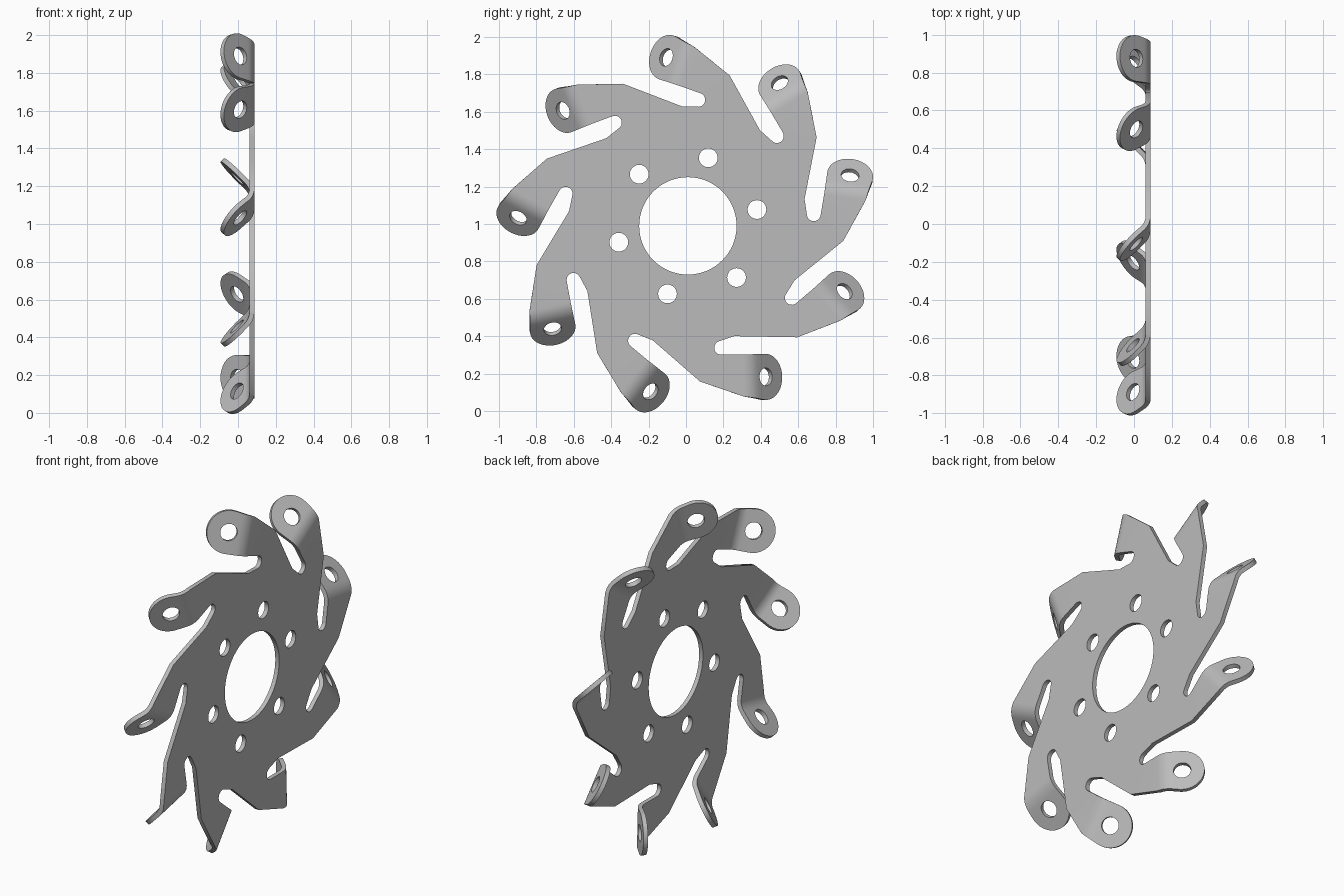
import bpy
import bmesh
from math import sin, cos, pi, radians
from mathutils import Vector, Matrix

cube = bpy.data.objects.get("Cube")
if cube:
    bpy.data.objects.remove(cube, do_unlink=True)

ARMS = 9
THICK = 0.026
PLATE_X = 0.074
CENTRE = Vector((0, 0.01, 0.99))
BEND_R, BEND = 0.1, radians(45)
LUG_R, LUG_V, LUG_S = 0.123, 0.82, 0.137   # lug radius, centre across, centre past fold
FOLD_U = 0.267                             # where the fold begins along the arm
TILT = Matrix.Rotation(radians(-8), 2)


def arc(cx, cy, r, a, b, n):
    return [Vector((cx + r * cos(radians(a + (b - a) * i / n)),
                    cy + r * sin(radians(a + (b - a) * i / n)))) for i in range(n + 1)]


def circle(cx, cy, r, n):
    return arc(cx, cy, r, 0, 360, n)[:-1]


def fill(loops):
    """Triangulated flat sheet from an outline and its holes."""
    bm = bmesh.new()
    for pts in loops:
        vs = [bm.verts.new((p.x, p.y, 0)) for p in pts]
        for i, v in enumerate(vs):
            bm.edges.new((v, vs[(i + 1) % len(vs)]))
    bmesh.ops.triangle_fill(bm, use_beauty=True, use_dissolve=False, edges=bm.edges[:],
                            normal=(0, 0, 1))
    return bm


def fold(s):
    """Distance along the arm -> (reach, drop) after bending."""
    if s <= 0:
        return s, 0
    a = min(s / BEND_R, BEND)
    rest = max(s - BEND_R * BEND, 0)
    return (BEND_R * sin(a) + rest * cos(a), BEND_R * (1 - cos(a)) + rest * sin(a))


fold_right, fold_left = Vector((0.921, 0)), Vector((LUG_V - LUG_R, 0))

# Flat disc: one arm and one slot, repeated around the centre
up = Vector((0, FOLD_U))
sector = [Vector((0.83, -0.08)), TILT @ (fold_right + up), TILT @ (fold_left + up)]
sector += arc(0.672, 0.062, 0.037, -8, -180, 10)
sector.append(Vector((0.623, 0.143)))
outline = []
for k in range(ARMS):
    turn = Matrix.Rotation(2 * pi * k / ARMS, 2)
    outline += [turn @ p for p in sector]
loops = [outline, circle(0, 0, 0.26, 64)]
for k in range(6):
    a = radians(13.3 + 60 * k)
    loops.append(circle(0.379 * cos(a), 0.379 * sin(a), 0.05, 28))
bm = fill(loops)
for v in bm.verts:
    v.co = Vector((PLATE_X, v.co.x, v.co.y))

# Rounded lug with hole, cut across the fold so that it can bend
lug_loop = [fold_left, fold_right] + arc(LUG_V, LUG_S, LUG_R, -10, 180, 28)
lug = fill([lug_loop, circle(LUG_V, LUG_S, 0.048, 28)])
STEPS = 6
for i in range(1, STEPS + 1):
    s = BEND_R * BEND * i / STEPS
    bmesh.ops.bisect_plane(lug, geom=lug.verts[:] + lug.edges[:] + lug.faces[:],
                           plane_co=(0, s, 0), plane_no=(0, 1, 0))
for v in lug.verts:
    reach, drop = fold(v.co.y)
    p = TILT @ Vector((v.co.x, FOLD_U + reach))
    v.co = Vector((PLATE_X - drop, p.x, p.y))
lug_mesh = bpy.data.meshes.new("lug")
lug.to_mesh(lug_mesh)
lug.free()

for k in range(ARMS):
    lug_mesh.transform(Matrix.Rotation(2 * pi / ARMS, 4, 'X'))
    bm.from_mesh(lug_mesh)
bpy.data.meshes.remove(lug_mesh)
bmesh.ops.remove_doubles(bm, verts=bm.verts[:], dist=0.0005)
bmesh.ops.recalc_face_normals(bm, faces=bm.faces[:])
bmesh.ops.translate(bm, verts=bm.verts[:], vec=CENTRE)

mesh = bpy.data.meshes.new("bracket_plate")
bm.to_mesh(mesh)
bm.free()
plate = bpy.data.objects.new("bracket_plate", mesh)
bpy.context.collection.objects.link(plate)

# Sheet thickness
solid = plate.modifiers.new("thickness", 'SOLIDIFY')
solid.thickness = THICK
solid.offset = 0
solid.use_even_offset = True

# Plain grey metal
grey = bpy.data.materials.new("grey_metal")
grey.use_nodes = True
colour = (0.5, 0.5, 0.5, 1)
grey.diffuse_color = colour
grey.node_tree.nodes["Principled BSDF"].inputs["Base Color"].default_value = colour
mesh.materials.append(grey)

bpy.ops.object.select_all(action='DESELECT')
plate.select_set(True)
bpy.context.view_layer.objects.active = plate
bpy.ops.object.modifier_apply(modifier=solid.name)
bpy.ops.object.shade_smooth_by_angle(angle=radians(30))
